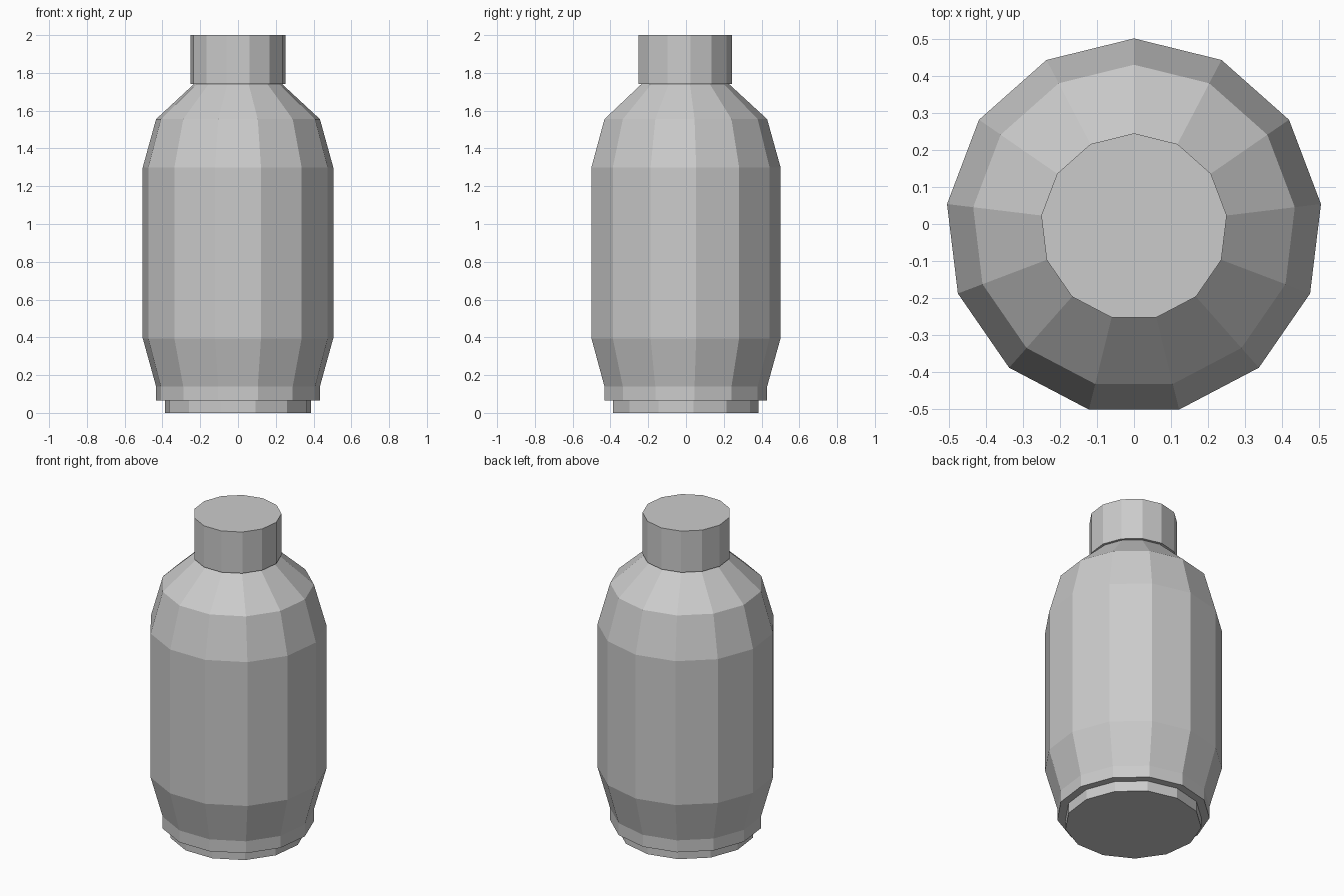
import bpy, bmesh, math

if "Cube" in bpy.data.objects:
    bpy.data.objects.remove(bpy.data.objects["Cube"])

SIDES = 13
SHIFT_Y = -0.0074  # an odd-sided ring is off-centre in its bounding box


def lathe(name, profile):
    """Closed flat-faced solid of revolution from (radius, z) points, bottom to top."""
    bm = bmesh.new()
    rings = []
    for r, z in profile:
        ring = []
        for i in range(SIDES):
            a = math.pi / 2 + 2 * math.pi * i / SIDES
            ring.append(bm.verts.new((r * math.cos(a), r * math.sin(a) + SHIFT_Y, z)))
        rings.append(ring)
    for lo, hi in zip(rings, rings[1:]):
        for i in range(SIDES):
            j = (i + 1) % SIDES
            bm.faces.new((lo[i], lo[j], hi[j], hi[i]))
    bm.faces.new(rings[0][::-1])
    bm.faces.new(rings[-1])
    mesh = bpy.data.meshes.new(name)
    bm.to_mesh(mesh)
    bm.free()
    obj = bpy.data.objects.new(name, mesh)
    bpy.context.collection.objects.link(obj)
    return obj


# bottle: recessed foot, lower rim, tapered body, shoulder, overhanging cap
lathe("bottle", [
    (0.39, 0.0), (0.39, 0.065),
    (0.437, 0.065), (0.437, 0.14),
    (0.508, 0.395), (0.508, 1.30),
    (0.437, 1.555), (0.236, 1.74),
    (0.252, 1.74), (0.252, 2.0),
])
